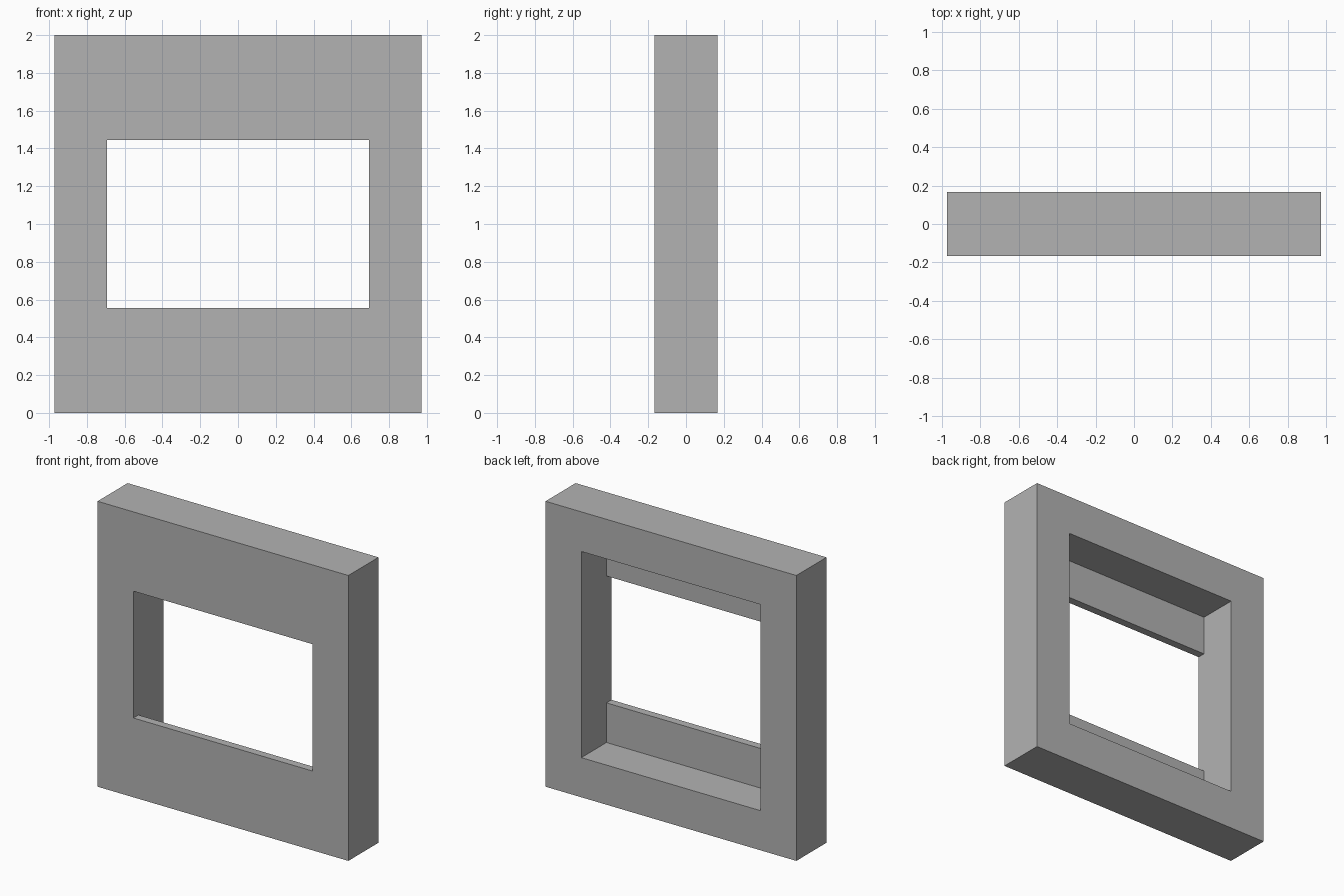
import bpy
import bmesh

cube = bpy.data.objects.get("Cube")
if cube:
    bpy.data.objects.remove(cube, do_unlink=True)

U = 1 / 18                      # module: the frame is 35 x 6 x 36 modules
WIDTH, DEPTH, HEIGHT = 35 * U, 6 * U, 36 * U
BORDER = 5 * U                  # rim around the rear recess
LIP = U                         # thickness of the front lips
OPENING = 10 * U                # height of the sill, and drop of the head


def extrude_profile(name, profile, half_width):
    """Sweep a closed (y, z) profile along x, centred on x = 0."""
    bm = bmesh.new()
    face = bm.faces.new([bm.verts.new((-half_width, y, z)) for y, z in profile])
    swept = bmesh.ops.extrude_face_region(bm, geom=[face])["geom"]
    moved = [g for g in swept if isinstance(g, bmesh.types.BMVert)]
    bmesh.ops.translate(bm, verts=moved, vec=(2 * half_width, 0, 0))
    bmesh.ops.recalc_face_normals(bm, faces=bm.faces)
    mesh = bpy.data.meshes.new(name)
    bm.to_mesh(mesh)
    bm.free()
    obj = bpy.data.objects.new(name, mesh)
    bpy.context.collection.objects.link(obj)
    return obj


grey = bpy.data.materials.new("plain_grey")
grey.use_nodes = True
grey.diffuse_color = (0.45, 0.45, 0.45, 1)
grey.node_tree.nodes["Principled BSDF"].inputs["Base Color"].default_value = grey.diffuse_color

# Solid slab
front, back = -DEPTH / 2, DEPTH / 2
frame = extrude_profile(
    "window_frame", [(front, 0), (back, 0), (back, HEIGHT), (front, HEIGHT)], WIDTH / 2)
frame.data.materials.append(grey)

# Stepped cutter: low opening in front, taller recess behind the lips
step, past = front + LIP, DEPTH
lower = [(-past, OPENING), (step, OPENING), (step, BORDER), (past, BORDER)]
upper = [(y, HEIGHT - z) for y, z in reversed(lower)]
cutter = extrude_profile("opening_cutter", lower + upper, WIDTH / 2 - BORDER)
cutter.data.materials.append(grey)
cutter.hide_render = True

cut = frame.modifiers.new("opening", 'BOOLEAN')
cut.operation = 'DIFFERENCE'
cut.solver = 'EXACT'
cut.object = cutter

# Bake the cut and drop the cutter
bpy.context.view_layer.objects.active = frame
bpy.ops.object.modifier_apply(modifier=cut.name)
bpy.data.objects.remove(cutter, do_unlink=True)
